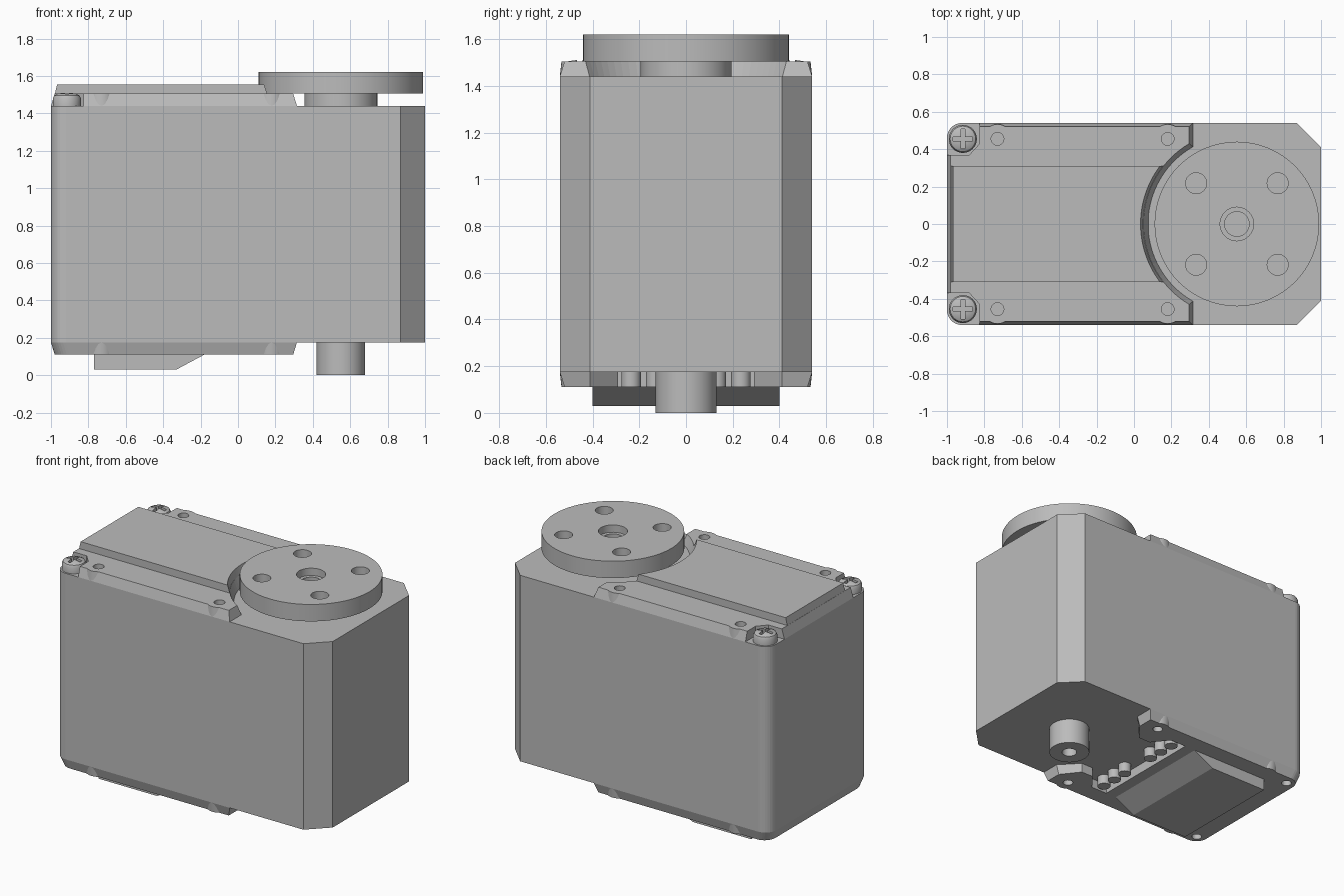
import bpy, bmesh, math
from mathutils import Matrix

if "Cube" in bpy.data.objects:
    bpy.data.objects.remove(bpy.data.objects["Cube"])

grey = bpy.data.materials.new("plain_grey")
grey.use_nodes = True
COLOUR = (0.5, 0.5, 0.5, 1)
grey.diffuse_color = COLOUR
grey.node_tree.nodes["Principled BSDF"].inputs["Base Color"].default_value = COLOUR

AXIS_X = 0.55          # output shaft position
BODY_LOW, BODY_TOP = 0.175, 1.44
COVER_TOP, COVER_LOW = 1.505, 0.11
HALF = 0.54


def finish(name, bm):
    bmesh.ops.recalc_face_normals(bm, faces=bm.faces)
    mesh = bpy.data.meshes.new(name)
    bm.to_mesh(mesh)
    bm.free()
    mesh.materials.append(grey)
    obj = bpy.data.objects.new(name, mesh)
    bpy.context.collection.objects.link(obj)
    return obj


def loft(name, *levels):
    """Solid through matching outlines, each given as (outline, z)."""
    bm = bmesh.new()
    rings = [[bm.verts.new((x, y, z)) for x, y in outline] for outline, z in levels]
    bm.faces.new(rings[0])
    bm.faces.new(rings[-1])
    n = len(rings[0])
    for a, b in zip(rings, rings[1:]):
        for i in range(n):
            bm.faces.new((a[i], a[(i + 1) % n], b[(i + 1) % n], b[i]))
    return finish(name, bm)


def arc(cx, cy, r, start, end, steps):
    angles = [math.radians(start + (end - start) * i / steps) for i in range(steps + 1)]
    return [(cx + r * math.cos(a), cy + r * math.sin(a)) for a in angles]


def disc(name, x, y, z0, z1, r0, r1=None, sides=32):
    r1 = r0 if r1 is None else r1
    ring = lambda r: arc(x, y, r, 0, 360, sides)[:-1]
    return loft(name, (ring(r0), z0), (ring(r1), z1))


def box(name, x0, x1, y0, y1, z0, z1):
    outline = [(x0, y0), (x1, y0), (x1, y1), (x0, y1)]
    return loft(name, (outline, z0), (outline, z1))


def mirrored(half):
    """Complete an outline from its +y half, listed front to back."""
    return half + [(x, -y) for x, y in reversed(half)]


def cut(target, cutters):
    for cutter in cutters:
        cutter.hide_render = True
        mod = target.modifiers.new("cut", "BOOLEAN")
        mod.operation, mod.solver, mod.object = "DIFFERENCE", "EXACT", cutter
        bpy.context.view_layer.objects.active = target
        bpy.ops.object.modifier_apply(modifier=mod.name)
        bpy.data.objects.remove(cutter)


def smooth(obj):
    bpy.ops.object.select_all(action="DESELECT")
    obj.select_set(True)
    bpy.context.view_layer.objects.active = obj
    bpy.ops.object.shade_smooth_by_angle(angle=math.radians(25))


# Main case: chamfered at the shaft end, rounded at the other
case_half = [(1, 0.41), (0.87, HALF)] + arc(-0.92, HALF - 0.08, 0.08, 90, 180, 8)
case = mirrored(case_half)
loft("case", (case, BODY_LOW), (case, BODY_TOP))


# Top cover with screw notches and a round clearance for the horn
def top_outline(inset, radius):
    side, end = HALF - inset, 0.315 - inset
    reach = math.degrees(math.acos((AXIS_X - end) / radius))
    back = -1 + inset
    return mirrored(arc(AXIS_X, 0, radius, 180, 180 - reach, 14)[1:] +
                    [(end, side), (-0.825, side), (-0.825, 0.43),
                     (-0.88, 0.37), (back, 0.37)])


top_cover = loft("top_cover", (top_outline(0, 0.475), BODY_TOP),
                 (top_outline(0.02, 0.5), COVER_TOP))


# Raised centre panel
def panel_outline(back, radius):
    reach = math.degrees(math.asin(0.31 / radius))
    return mirrored(arc(AXIS_X, 0, radius, 180, 180 - reach, 14)[1:] + [(back, 0.31)])


loft("raised_panel", (panel_outline(-0.98, 0.5), COVER_TOP - 0.005),
     (panel_outline(-0.967, 0.515), 1.555))


# Bottom cover with stepped arms around the pins
def bottom_outline(inset):
    side, end, r = HALF - inset, 0.315 - inset, 0.08
    return mirrored([(-0.1, 0.40), (0.02, 0.40), (0.11, 0.29), (0.2, 0.29),
                     (end, 0.41), (end, side)] +
                    arc(-0.92 + inset, side - r, r, 90, 180, 8))


bottom_cover = loft("bottom_cover", (bottom_outline(0.02), COVER_LOW),
                    (bottom_outline(0), BODY_LOW))

# Bosses and holes on both covers
HOLE_Y = 0.455
for s in (-1, 1):
    for i, x in enumerate((-0.73, 0.18)):
        bosses = (disc("top_boss", x, s * HOLE_Y, BODY_TOP, COVER_TOP, 0.085, 0.078),
                  disc("bottom_boss", x, s * HOLE_Y, COVER_LOW, BODY_LOW, 0.078, 0.085))
        for boss, cover in zip(bosses, (top_cover, bottom_cover)):
            cut(boss, [disc("cutter", x, s * HOLE_Y, 0, 2, 0.034)])
            smooth(boss)
        cut(top_cover, [disc("cutter", x, s * HOLE_Y, 1.45, 1.6, 0.034)])
    for x in (-0.915, 0.18):
        cut(bottom_cover, [disc("cutter", x, s * HOLE_Y, 0.05, 0.165, 0.032)])
    # the rear bottom boss carries no hole of its own
    disc("boss_plug", -0.73, s * HOLE_Y, COVER_LOW, BODY_LOW, 0.04)

# Cross-slot corner screws
for side, s in (("left", -1), ("right", 1)):
    x, y = -0.915, s * HOLE_Y
    ring = lambda r: arc(x, y, r, 0, 360, 32)[:-1]
    screw = loft("screw_" + side, (ring(0.075), BODY_TOP), (ring(0.075), 1.48),
                 (ring(0.068), 1.495), (ring(0.05), 1.505), (ring(0.02), 1.51))
    cut(screw, [box("cutter", x - 0.052, x + 0.052, y - 0.011, y + 0.011, 1.475, 1.6),
                box("cutter", x - 0.011, x + 0.011, y - 0.052, y + 0.052, 1.475, 1.6)])
    smooth(screw)

# Output horn and its hub
smooth(disc("hub", AXIS_X, 0, BODY_TOP, COVER_TOP + 0.01, 0.195, sides=48))
horn = disc("horn", AXIS_X, 0, COVER_TOP, 1.62, 0.44, sides=64)
cut(horn, [disc("cutter", AXIS_X + a * 0.218, b * 0.218, 1.4, 1.7, 0.056)
           for a in (-1, 1) for b in (-1, 1)])
cut(horn, [disc("cutter", AXIS_X, 0, 1.57, 1.7, 0.09),
           disc("cutter", AXIS_X, 0, 1.53, 1.7, 0.066)])
smooth(horn)

# Lower pivot post
post = disc("pivot_post", AXIS_X, 0, 0, BODY_LOW + 0.01, 0.13, sides=48)
cut(post, [disc("cutter", AXIS_X, 0, -0.1, 0.12, 0.048)])
smooth(post)

# Contact pins beside the connector
for s in (-1, 1):
    for y in (0.13, 0.235, 0.34):
        smooth(disc("pin", -0.03, s * y, COVER_LOW, BODY_LOW + 0.01, 0.042, sides=24))

# Connector block with a sloping front
block = box("connector_block", -0.77, -0.33, -0.4, 0.4, 0.03, 0.13)
for v in block.data.vertices:
    if v.co.x > -0.5 and v.co.z > 0.1:
        v.co.x = -0.143
